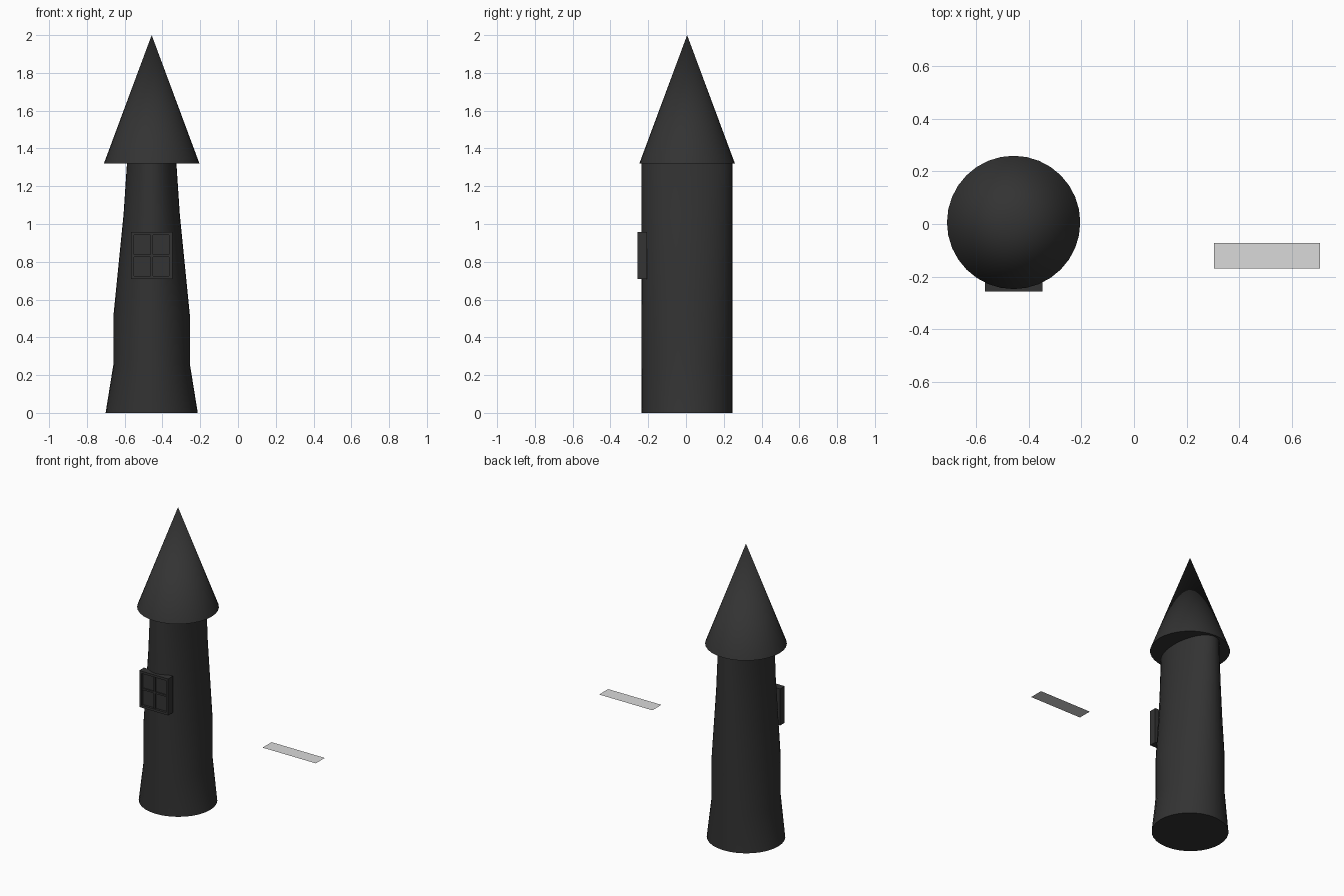
import bpy, bmesh, math

if "Cube" in bpy.data.objects:
    bpy.data.objects.remove(bpy.data.objects["Cube"])

CX, CY = -0.457, 0.006      # tower axis
SIDES = 32


def material(name, rgb):
    m = bpy.data.materials.new(name)
    m.diffuse_color = (*rgb, 1)
    m.use_nodes = True
    m.node_tree.nodes["Principled BSDF"].inputs["Base Color"].default_value = m.diffuse_color
    return m


dark = material("charcoal", (0.033, 0.033, 0.033))
grey = material("light grey", (0.7, 0.7, 0.7))


def finish(bm, name, mat, smooth=False):
    bmesh.ops.recalc_face_normals(bm, faces=bm.faces)
    me = bpy.data.meshes.new(name)
    bm.to_mesh(me)
    bm.free()
    ob = bpy.data.objects.new(name, me)
    bpy.context.collection.objects.link(ob)
    me.materials.append(mat)
    if smooth:
        bpy.ops.object.select_all(action='DESELECT')
        ob.select_set(True)
        bpy.context.view_layer.objects.active = ob
        bpy.ops.object.shade_smooth_by_angle(angle=math.radians(35))
    return ob


def box(bm, x0, x1, y0, y1, z0, z1):
    vs = bmesh.ops.create_cube(bm, size=1)["verts"]
    for v in vs:
        v.co.x = x1 if v.co.x > 0 else x0
        v.co.y = y1 if v.co.y > 0 else y0
        v.co.z = z1 if v.co.z > 0 else z0


# Tower: constant depth, narrowing only from side to side
bm = bmesh.new()
rings = []
for z, rx in [(0, 0.244), (0.26, 0.202), (0.52, 0.202), (1.05, 0.149), (1.32, 0.131)]:
    rings.append([bm.verts.new((CX + rx * math.cos(a), CY + 0.241 * math.sin(a), z))
                  for a in (2 * math.pi * i / SIDES for i in range(SIDES))])
for lo, hi in zip(rings, rings[1:]):
    for i in range(SIDES):
        j = (i + 1) % SIDES
        bm.faces.new((lo[i], lo[j], hi[j], hi[i]))
bm.faces.new(rings[0])
bm.faces.new(rings[-1])
finish(bm, "tower_body", dark, True)

# Conical roof
bm = bmesh.new()
bmesh.ops.create_cone(bm, cap_ends=True, segments=SIDES, radius1=0.253, radius2=0, depth=0.68)
bmesh.ops.translate(bm, verts=bm.verts, vec=(CX, CY, 1.66))
finish(bm, "roof", dark, True)

# Window frame with cross bars
W, Z0, Z1, RIM, BAR = 0.109, 0.708, 0.957, 0.016, 0.006
ZM = (Z0 + Z1) / 2
F, B = -0.256, -0.206
bm = bmesh.new()
for s in (-1, 1):
    xa, xb = sorted((CX + s * W, CX + s * (W - RIM)))
    box(bm, xa, xb, F, B, Z0, Z1)
for z in (Z0, Z1 - RIM):
    box(bm, CX - W + RIM, CX + W - RIM, F, B, z, z + RIM)
box(bm, CX - BAR, CX + BAR, -0.249, B, Z0 + RIM, Z1 - RIM)
for s in (-1, 1):
    xa, xb = sorted((CX + s * BAR, CX + s * (W - RIM)))
    box(bm, xa, xb, -0.249, B, ZM - BAR, ZM + BAR)
finish(bm, "window_frame", dark)

# Window panes set back in the frame
bm = bmesh.new()
box(bm, CX - W + RIM, CX + W - RIM, -0.241, B, Z0 + RIM, Z1 - RIM)
finish(bm, "window_panes", dark)

# Flat floating panel beside the tower
bm = bmesh.new()
bm.faces.new([bm.verts.new(p) for p in
              [(0.304, -0.169, 0.63), (0.706, -0.169, 0.63),
               (0.706, -0.072, 0.63), (0.304, -0.072, 0.63)]])
panel = finish(bm, "flat_panel", grey)
if panel.data.polygons[0].normal.z < 0:
    panel.data.flip_normals()
